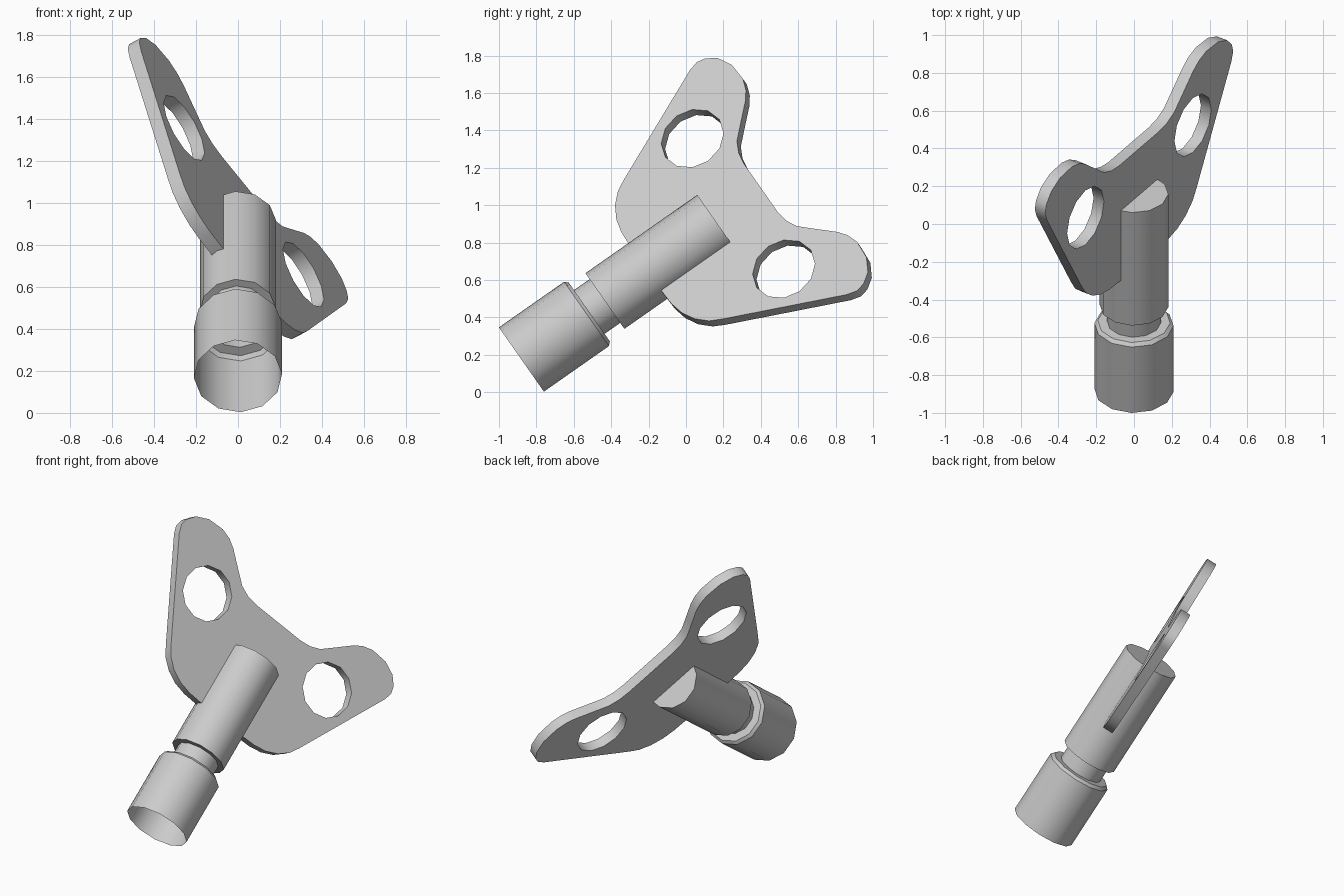
import bpy, bmesh, math
from mathutils import Matrix, Vector

if "Cube" in bpy.data.objects:
    bpy.data.objects.remove(bpy.data.objects["Cube"])

# Key frame: local Y runs along the stem, local X across the wings
tilt, roll = math.radians(35), math.radians(33.7)
axis = Vector((0, math.cos(tilt), math.sin(tilt)))
down = Vector((0, math.sin(tilt), -math.cos(tilt)))
across = Vector((math.sin(roll), 0, 0)) + down * math.cos(roll)
normal = across.cross(axis)
FRAME = Matrix((across, axis, normal)).transposed().to_4x4()
FRAME.translation = (0, -0.88, 0.175)
SIDES = 12


def add_object(name, mesh):
    obj = bpy.data.objects.new(name, mesh)
    bpy.context.collection.objects.link(obj)
    obj.matrix_world = FRAME
    bpy.ops.object.select_all(action='DESELECT')
    obj.select_set(True)
    bpy.context.view_layer.objects.active = obj
    bpy.ops.object.shade_smooth_by_angle(angle=math.radians(35))
    return obj


def circle(cx, cy, r):
    return [(cx + r * math.cos(math.tau * k / SIDES),
             cy + r * math.sin(math.tau * k / SIDES)) for k in range(SIDES)]


# Stem: thin open socket, narrow neck and capped shaft, turned around Y
profile = [(0, .21), (.425, .21), (.443, .192), (.443, .143),
           (.545, .143), (.545, .182), (1.275, .182)]
bm = bmesh.new()
rings = [[bm.verts.new((x, s, z)) for x, z in circle(0, 0, r)] for s, r in profile]
for a, b in zip(rings, rings[1:]):
    for k in range(SIDES):
        n = (k + 1) % SIDES
        bm.faces.new((a[k], b[k], b[n], a[n]))
bm.faces.new(reversed(rings[-1]))
mesh = bpy.data.meshes.new("stem")
bm.to_mesh(mesh)
bm.free()
add_object("stem", mesh)

# Wing plate: half outline mirrored, with one finger hole per wing
half = [(.19, 1.575), (.265, 1.585), (.334, 1.614), (.42, 1.69), (.515, 1.775),
        (.57, 1.81), (.64, 1.831), (.755, 1.825), (.84, 1.785), (.885, 1.73),
        (.897, 1.68), (.88, 1.625), (.55, 1.005), (.51, .94), (.445, .883),
        (.365, .845), (.28, .828), (.18, .824)]
outline = half + [(-x, y) for x, y in reversed(half)]
curve = bpy.data.curves.new("wing_outline", 'CURVE')
curve.dimensions = '2D'
curve.fill_mode = 'BOTH'
curve.extrude = 0.033
for loop in (outline, circle(.512, 1.427, .176), circle(-.512, 1.427, .176)):
    spline = curve.splines.new('POLY')
    spline.points.add(len(loop) - 1)
    for p, (x, y) in zip(spline.points, loop):
        p.co = (x, y, 0, 1)
    spline.use_cyclic_u = True
temp = bpy.data.objects.new("wing_helper", curve)
bpy.context.collection.objects.link(temp)
mesh = bpy.data.meshes.new_from_object(temp)
bpy.data.objects.remove(temp)

# Weld the filled faces to the rim
bm = bmesh.new()
bm.from_mesh(mesh)
bmesh.ops.remove_doubles(bm, verts=bm.verts, dist=0.0005)
bmesh.ops.recalc_face_normals(bm, faces=bm.faces)
bm.to_mesh(mesh)
bm.free()
add_object("wing_plate", mesh)
